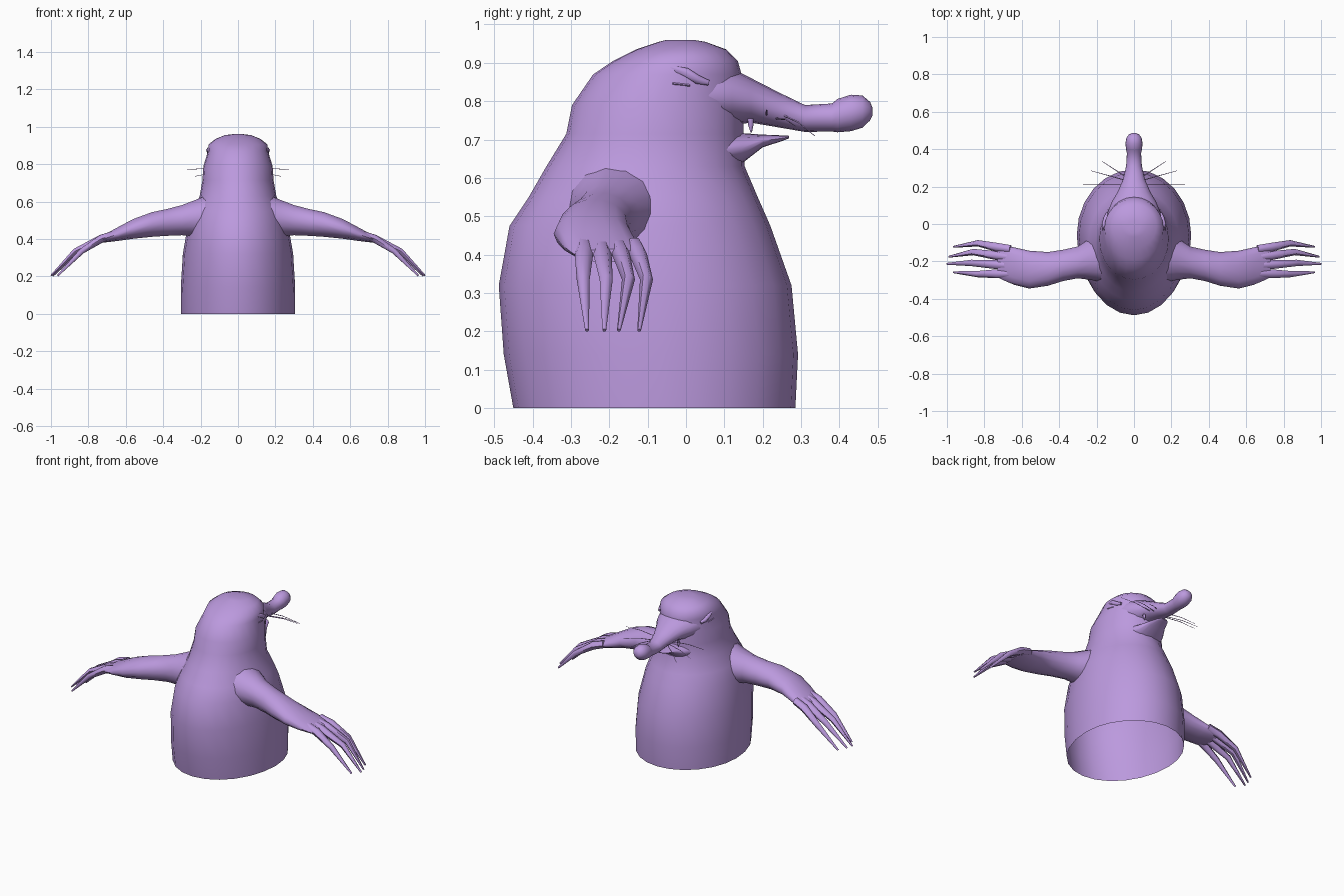
import bpy, bmesh, math
from mathutils import Vector

if "Cube" in bpy.data.objects:
    bpy.data.objects.remove(bpy.data.objects["Cube"])

skin = bpy.data.materials.new("lavender skin")
skin.diffuse_color = (0.50, 0.32, 0.73, 1)
skin.use_nodes = True
skin.node_tree.nodes["Principled BSDF"].inputs["Base Color"].default_value = skin.diffuse_color


def finish(name, bm, angle=60):
    bmesh.ops.recalc_face_normals(bm, faces=bm.faces)
    me = bpy.data.meshes.new(name)
    bm.to_mesh(me)
    bm.free()
    ob = bpy.data.objects.new(name, me)
    bpy.context.collection.objects.link(ob)
    me.materials.append(skin)
    bpy.ops.object.select_all(action='DESELECT')
    ob.select_set(True)
    bpy.context.view_layer.objects.active = ob
    bpy.ops.object.shade_smooth_by_angle(angle=math.radians(angle))
    return ob


def loft(name, rings, cap_start=False, cap_end=True, angle=60):
    """Skin a list of equally sized point rings."""
    bm = bmesh.new()
    vs = [[bm.verts.new(p) for p in r] for r in rings]
    n = len(rings[0])
    for a, b in zip(vs, vs[1:]):
        for i in range(n):
            j = (i + 1) % n
            bm.faces.new((a[i], a[j], b[j], b[i]))
    if cap_start:
        bm.faces.new(vs[0])
    if cap_end:
        bm.faces.new(vs[-1])
    return finish(name, bm, angle)


def angles(n):
    return [2 * math.pi * i / n for i in range(n)]


def ring_z(z, back, front, w, mid, n=24):
    """Egg-shaped horizontal ring, widest at y = mid."""
    return [(w * math.sin(t),
             mid + math.cos(t) * ((front - mid) if math.cos(t) > 0 else (mid - back)), z)
            for t in angles(n)]


def ring_y(y, lo, hi, w, n=16):
    c, h = (lo + hi) / 2, (hi - lo) / 2
    return [(w * math.cos(t), y, c + h * math.sin(t)) for t in angles(n)]


def tube(name, pts, radii, n=6):
    """Tapered tube through points."""
    pts = [Vector(p) for p in pts]
    rings = []
    for i, (p, r) in enumerate(zip(pts, radii)):
        d = (pts[min(i + 1, len(pts) - 1)] - pts[max(i - 1, 0)]).normalized()
        u = d.cross(Vector((0, 0, 1))).normalized()
        v = u.cross(d)
        rings.append([p + r * (u * math.cos(t) + v * math.sin(t)) for t in angles(n)])
    return loft(name, rings, True, True)


# Body and head: z, back y, front y, half width, widest y (open at the base)
body = [(0, -.45, .285, .305, -.06), (.14, -.475, .292, .306, -.06),
        (.32, -.488, .275, .295, -.07), (.475, -.46, .22, .268, -.09),
        (.55, -.41, .187, .245, -.10), (.63, -.364, .153, .205, -.10),
        (.715, -.312, .15, .19, -.09), (.79, -.297, .15, .185, -.08),
        (.87, -.242, .145, .160, -.04), (.905, -.19, .135, .158, -.02),
        (.935, -.13, .105, .120, -.01), (.955, -.07, .05, .07, 0), (.96, -.05, .02, .03, -.01)]
loft("body", [ring_z(*r) for r in body])

# Upper snout with bulbous nose: y, bottom, top, half width
snout = [(-.02, .722, .91, .155), (.06, .728, .90, .142), (.12, .738, .885, .118),
         (.17, .744, .86, .088), (.24, .732, .824, .058), (.31, .72, .79, .042),
         (.38, .721, .794, .038), (.395, .719, .806, .042), (.43, .722, .817, .046),
         (.46, .731, .815, .041), (.48, .75, .798, .026), (.486, .763, .783, .01)]
loft("snout", [ring_y(*r) for r in snout])

# Lower jaw
jaw = [(.0, .61, .722, .15), (.08, .62, .72, .125), (.145, .637, .717, .092),
       (.2, .68, .713, .06), (.25, .696, .711, .038), (.268, .703, .71, .02)]
loft("lower_jaw", [ring_y(*r) for r in jaw])

# Arm: x, back y, front y, bottom z, top z
arm = [(.17, -.31, -.05, .40, .635), (.225, -.30, -.07, .412, .612), (.30, -.29, -.12, .418, .583),
       (.38, -.305, -.138, .415, .562), (.46, -.33, -.15, .410, .545), (.56, -.345, -.143, .400, .508),
       (.64, -.325, -.125, .389, .465), (.70, -.30, -.112, .382, .432), (.73, -.285, -.115, .380, .415)]
# Fingers: base y, middle y, tip x, tip y
fingers = [(-.135, -.103, .965, -.122), (-.178, -.150, .99, -.175),
           (-.222, -.208, 1.0, -.213), (-.265, -.268, .965, -.258)]
# Whiskers: root and tip
whiskers = [((.04, .25, .765), (.17, .335, .71)), ((.05, .235, .755), (.23, .285, .735)),
            ((.06, .21, .765), (.272, .21, .772))]

for s, side in ((1, "right"), (-1, "left")):
    loft("arm_" + side,
         [[(s * x, (a + b) / 2 + (b - a) / 2 * math.cos(t),
            (c + d) / 2 + (d - c) / 2 * math.sin(t)) for t in angles(14)]
          for x, a, b, c, d in arm])
    for k, (y0, y1, xt, yt) in enumerate(fingers):
        tube(f"finger_{side}_{k + 1}",
             [(s * .66, y0, .425), (s * .73, y0 * .7 + y1 * .3, .402),
              (s * (xt - .13), y1, .335), (s * xt, yt, .203)],
             [.022, .024, .017, .005])
    for k, (a, b) in enumerate(whiskers):
        m = [(p + q) / 2 for p, q in zip(a, b)]
        tube(f"whisker_{side}_{k + 1}",
             [(s * a[0], a[1], a[2]), (s * m[0], m[1], m[2] + .008), (s * b[0], b[1], b[2])],
             [.0025, .002, .001], 4)
    # Sleepy eyelid fold and lower lid
    tube("eyelid_" + side,
         [(s * .152, -.04, .888), (s * .158, .0, .876), (s * .151, .03, .856), (s * .143, .058, .848)],
         [.006, .013, .013, .008])
    tube("lower_lid_" + side,
         [(s * .166, -.035, .846), (s * .161, .01, .841)], [.003, .003], 4)
    # Small tooth hanging from the upper lip
    tube("tooth_" + side,
         [(s * .066, .168, .755), (s * .066, .169, .738), (s * .066, .17, .718)],
         [.009, .008, .002])
